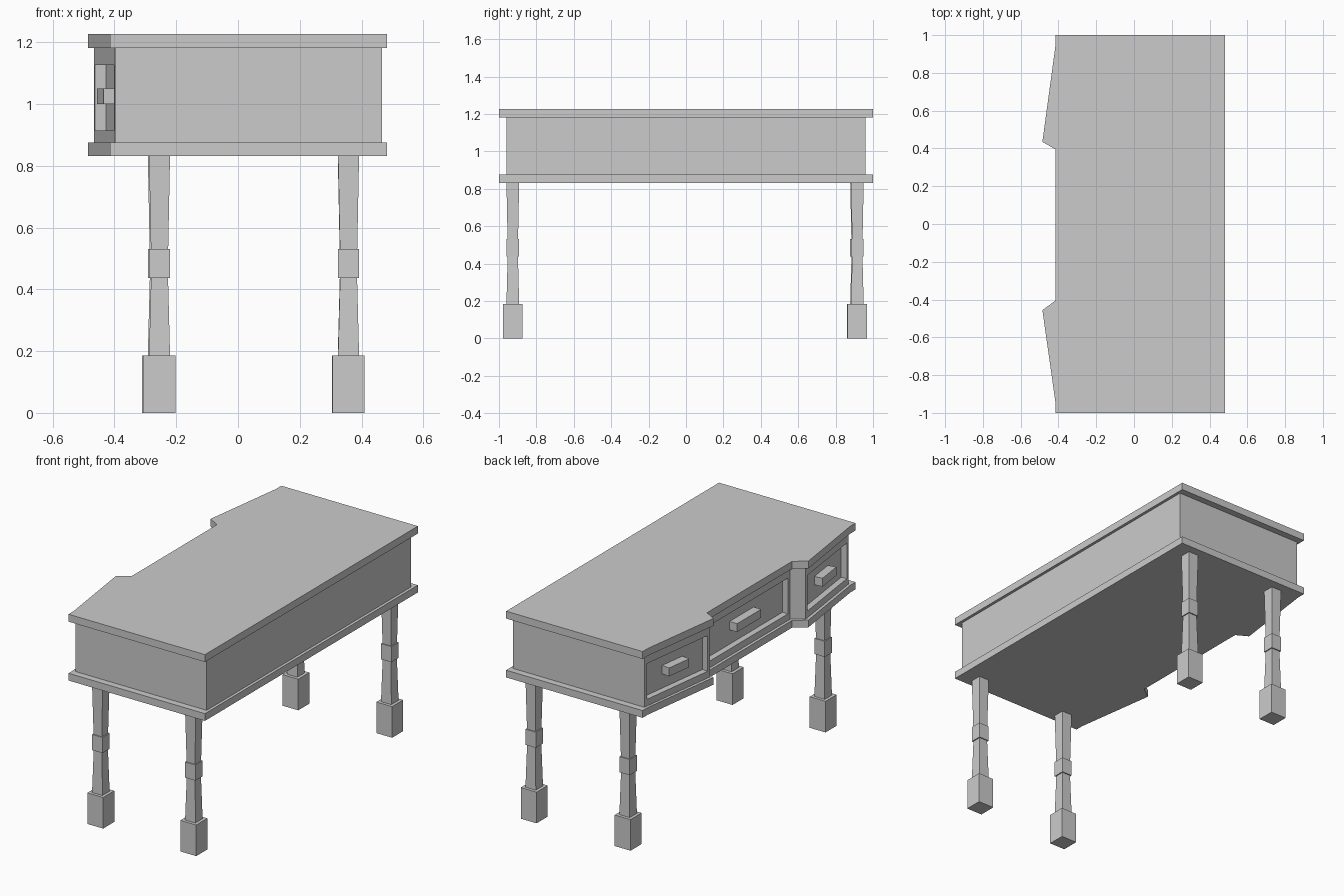
import bpy, bmesh
from mathutils import Vector

if "Cube" in bpy.data.objects:
    bpy.data.objects.remove(bpy.data.objects["Cube"])

SLAB = [(0.483, -1), (0.483, 1), (-0.415, 1), (-0.415, 0.95), (-0.485, 0.435), (-0.415, 0.395),
        (-0.415, -0.405), (-0.485, -0.456), (-0.415, -0.95), (-0.415, -1)]
BODY = [(0.466, -0.96), (0.466, 0.96), (-0.398, 0.96), (-0.466, 0.44), (-0.398, 0.40),
        (-0.398, -0.41), (-0.466, -0.458), (-0.398, -0.96)]
Z0, Z1 = 0.875, 1.182


def finish(bm, name):
    bmesh.ops.recalc_face_normals(bm, faces=bm.faces[:])
    mesh = bpy.data.meshes.new(name)
    bm.to_mesh(mesh)
    bm.free()
    obj = bpy.data.objects.new(name, mesh)
    bpy.context.collection.objects.link(obj)
    return obj


def prism(outline, z0, z1):
    bm = bmesh.new()
    low = [bm.verts.new((x, y, z0)) for x, y in outline]
    high = [bm.verts.new((x, y, z1)) for x, y in outline]
    bm.faces.new(low[::-1])
    bm.faces.new(high)
    n = len(outline)
    sides = [bm.faces.new((low[i], low[(i + 1) % n], high[(i + 1) % n], high[i])) for i in range(n)]
    return bm, sides


def tapered_block(bm, x, y, z0, z1, w0, w1):
    verts = bmesh.ops.create_cube(bm, size=1)["verts"]
    for v in verts:
        w, z = (w1, z1) if v.co.z > 0 else (w0, z0)
        v.co = Vector((x + v.co.x * w, y + v.co.y * w, z))


# Top and bottom boards
for name, z0, z1 in (("table_top", Z1, 1.226), ("bottom_board", 0.832, Z0)):
    finish(prism(SLAB, z0, z1)[0], name)

# Drawer case with three recessed fronts
bm, sides = prism(BODY, Z0, Z1)
for i in (2, 4, 6):
    face = sides[i]
    face.normal_update()
    normal = face.normal.copy()
    bmesh.ops.inset_individual(bm, faces=[face], thickness=0.028)
    mid = face.calc_center_median().z
    for v in face.verts:
        v.co.z = 1.127 if v.co.z > mid else 0.915
    bmesh.ops.inset_individual(bm, faces=[face], thickness=0)
    for v in face.verts:
        v.co -= normal * 0.036
finish(bm, "drawer_case")

# Bar handles standing on the recessed fronts
for name, i, length in (("back_handle", 2, 0.16), ("middle_handle", 4, 0.225), ("front_handle", 6, 0.16)):
    a, b = Vector(BODY[i]), Vector(BODY[i + 1])
    along = (b - a).normalized()
    out = Vector((along.y, -along.x))
    mid = (a + b) / 2
    corners = [mid + along * s * length / 2 + out * d
               for s, d in ((-1, -0.037), (-1, 0.014), (1, 0.014), (1, -0.037))]
    finish(prism([tuple(c) for c in corners], 1.0, 1.05)[0], name)

# Square legs: foot, waisted shaft and middle block
LEGS = {"front_left_leg": (-0.254, -0.926), "front_right_leg": (0.358, -0.926),
        "back_right_leg": (0.357, 0.916), "back_left_leg": (-0.258, 0.912)}
for name, (x, y) in LEGS.items():
    bm = bmesh.new()
    for z0, z1, w0, w1 in ((0, 0.185, 0.104, 0.104), (0.185, 0.437, 0.068, 0.055),
                           (0.437, 0.53, 0.068, 0.068), (0.53, 0.835, 0.056, 0.068)):
        tapered_block(bm, x, y, z0, z1, w0, w1)
    finish(bm, name)
